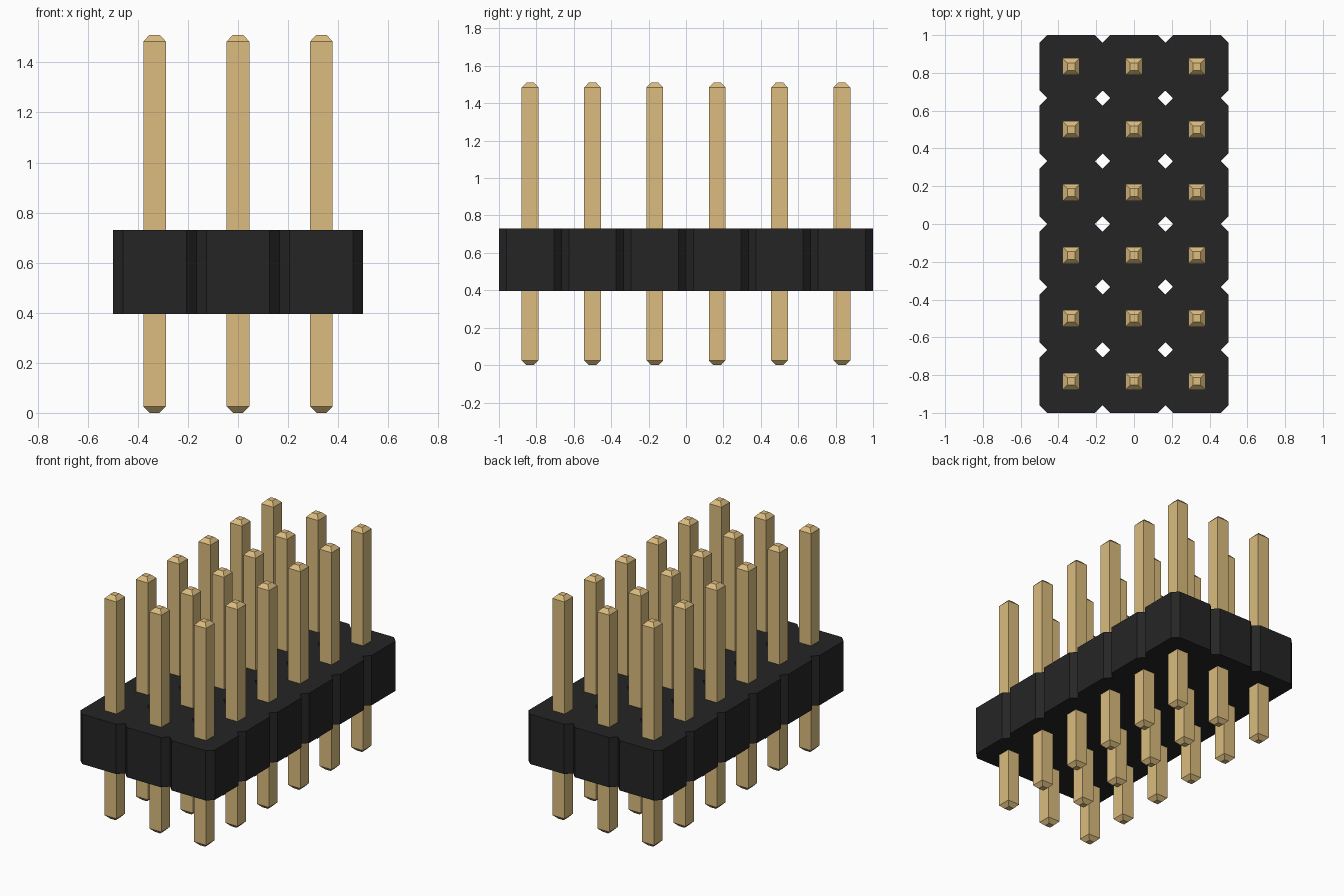
import bpy
import bmesh

cube = bpy.data.objects.get("Cube")
if cube:
    bpy.data.objects.remove(cube, do_unlink=True)

COLS, ROWS = 3, 6
PITCH = 1 / 3
CHAMFER = 0.04
BODY_BOTTOM, BODY_TOP = 0.395, 0.73
PIN_HALF, TIP_HALF = 0.045, 0.02
PIN_TOP, TIP_HEIGHT = 1.51, 0.026


def make_material(name, color):
    mat = bpy.data.materials.new(name)
    mat.use_nodes = True
    mat.diffuse_color = color
    mat.node_tree.nodes["Principled BSDF"].inputs["Base Color"].default_value = color
    return mat


def make_object(name, bm, mat):
    bmesh.ops.recalc_face_normals(bm, faces=bm.faces)
    mesh = bpy.data.meshes.new(name)
    bm.to_mesh(mesh)
    bm.free()
    mesh.materials.append(mat)
    obj = bpy.data.objects.new(name, mesh)
    bpy.context.collection.objects.link(obj)
    return obj


black = make_material("black plastic", (0.0194, 0.0187, 0.0187, 1))
gold = make_material("gold metal", (0.708, 0.503, 0.209, 1))

centres = [((c - (COLS - 1) / 2) * PITCH, (r - (ROWS - 1) / 2) * PITCH)
           for r in range(ROWS) for c in range(COLS)]

# Housing: a welded sheet of chamfered square cells, extruded upward
bm = bmesh.new()
h = PITCH / 2
k = h - CHAMFER
octagon = [(h, -k), (h, k), (k, h), (-k, h), (-h, k), (-h, -k), (-k, -h), (k, -h)]
for cx, cy in centres:
    bm.faces.new([bm.verts.new((cx + x, cy + y, BODY_BOTTOM)) for x, y in octagon])
bmesh.ops.remove_doubles(bm, verts=bm.verts, dist=0.001)
top = bmesh.ops.extrude_face_region(bm, geom=bm.faces[:], use_keep_orig=True)
top_verts = [g for g in top["geom"] if isinstance(g, bmesh.types.BMVert)]
bmesh.ops.translate(bm, verts=top_verts, vec=(0, 0, BODY_TOP - BODY_BOTTOM))
make_object("housing", bm, black)

# Pin: square rings lofted into a post with a tapered tip at each end
bm = bmesh.new()
levels = [(0, TIP_HALF), (TIP_HEIGHT, PIN_HALF),
          (PIN_TOP - TIP_HEIGHT, PIN_HALF), (PIN_TOP, TIP_HALF)]
rings = [[bm.verts.new((sx * w, sy * w, z))
          for sx, sy in ((-1, -1), (1, -1), (1, 1), (-1, 1))] for z, w in levels]
for low, high in zip(rings, rings[1:]):
    for i in range(4):
        j = (i + 1) % 4
        bm.faces.new((low[i], low[j], high[j], high[i]))
bm.faces.new(rings[0])
bm.faces.new(rings[-1])
pin = make_object("pin", bm, gold)

# One pin in the middle of each cell
pin.location = (*centres[0], 0)
for cx, cy in centres[1:]:
    copy = pin.copy()
    copy.location = (cx, cy, 0)
    bpy.context.collection.objects.link(copy)
